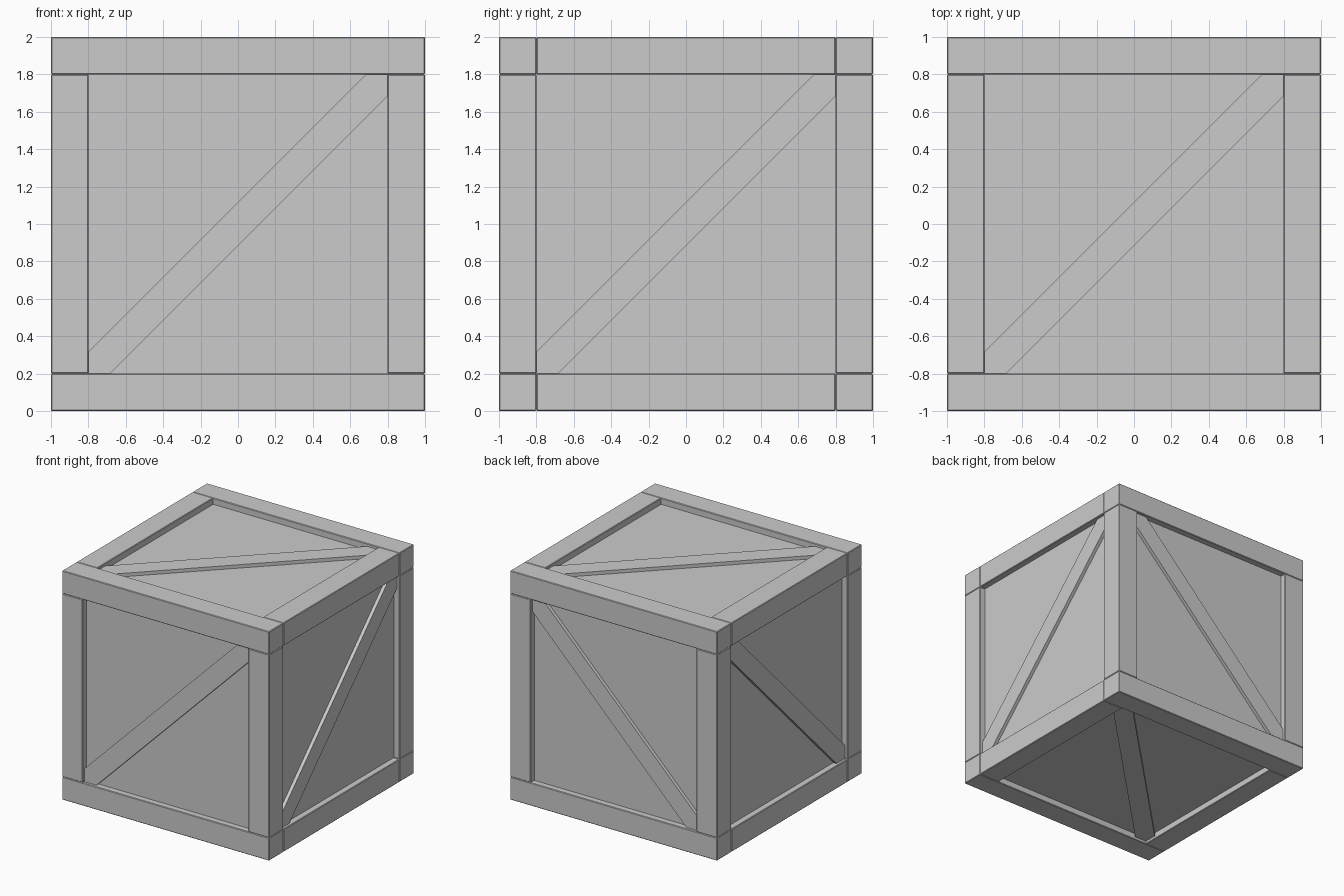
import bpy, bmesh
from math import pi, sqrt
from mathutils import Matrix, Vector

if "Cube" in bpy.data.objects:
    bpy.data.objects.remove(bpy.data.objects["Cube"])

C = Vector((0, 0, 1))       # crate centre
T = 0.2                     # beam thickness
PANEL = 0.945               # panel face distance from centre
BRACE = 0.975               # brace face distance from centre


def box(name, size, matrix, bevel=0.0):
    bm = bmesh.new()
    bmesh.ops.create_cube(bm, size=1, matrix=matrix @ Matrix.Diagonal((*size, 1)))
    me = bpy.data.meshes.new(name)
    bm.to_mesh(me)
    bm.free()
    ob = bpy.data.objects.new(name, me)
    bpy.context.collection.objects.link(ob)
    if bevel:
        mod = ob.modifiers.new("soft_edges", 'BEVEL')
        mod.width = bevel
        mod.segments = 1
    return ob


# Inner box that forms the six recessed panels
box("panels", (2 * PANEL,) * 3, Matrix.Translation(C))

# Twelve frame beams: long rails, short rails between them, corner posts
rails = {"long_rail": (0, (2, T, T)),
         "short_rail": (1, (T, 1.6, T)),
         "corner_post": (2, (T, T, 1.6))}
for name, (axis, size) in rails.items():
    for a in (-0.9, 0.9):
        for b in (-0.9, 0.9):
            p = [a, b]
            p.insert(axis, 0)
            box(name, size, Matrix.Translation(C + Vector(p)), 0.005)

# Diagonal brace on each face; its ends tuck into the frame
faces = {"front_back_brace": (Vector((1, 0, 1)), Vector((0, 1, 0))),
         "side_brace": (Vector((0, 1, 1)), Vector((1, 0, 0))),
         "top_bottom_brace": (Vector((1, 1, 0)), Vector((0, 0, 1)))}
for name, (along, normal) in faces.items():
    x = along.normalized()
    rot = Matrix((x, normal.cross(x), normal)).transposed().to_4x4()
    for s in (-1, 1):
        depth = 0.1
        pos = C + normal * s * (BRACE - depth / 2)
        box(name, (2.32, 0.163, depth), Matrix.Translation(pos) @ rot)
